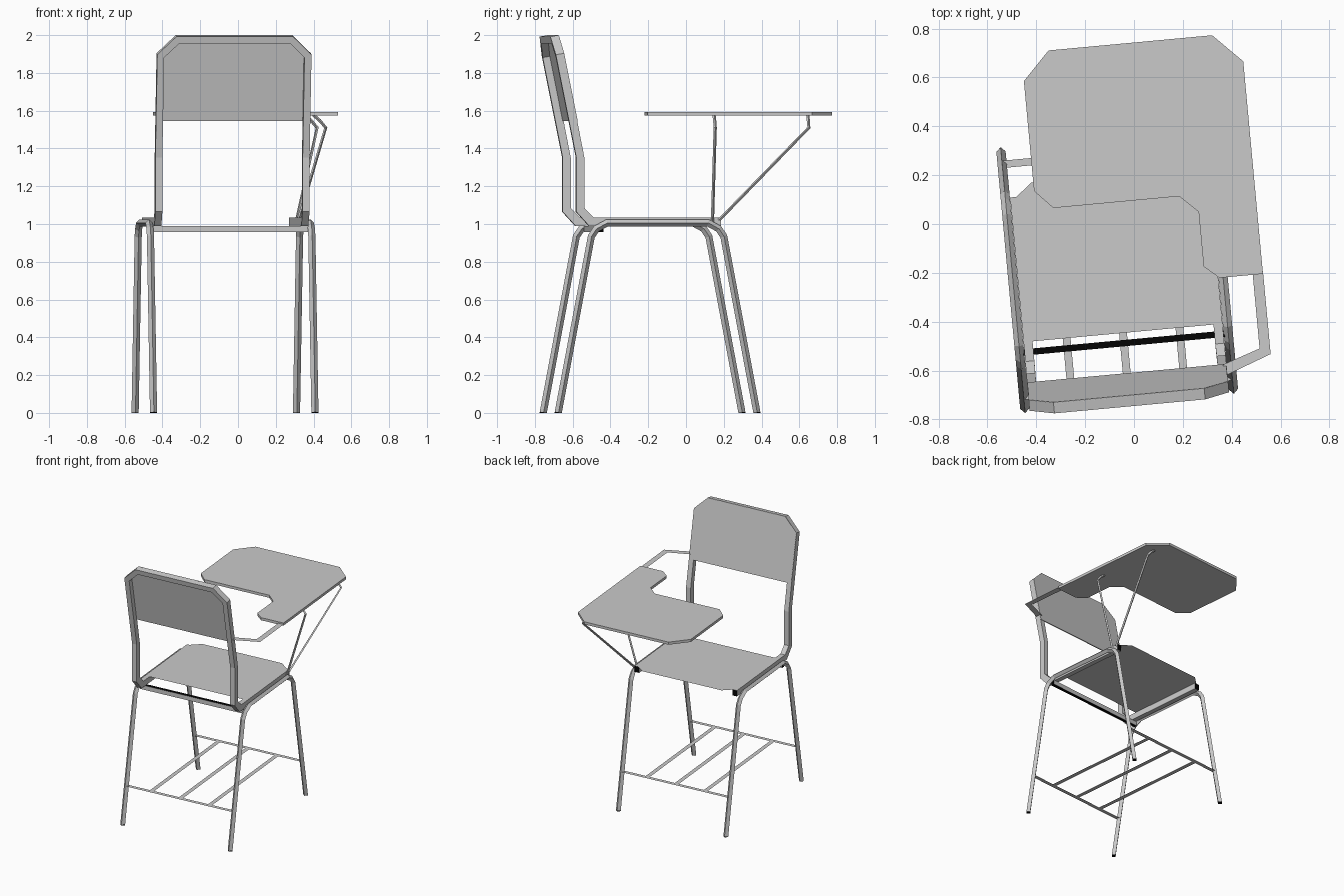
import bpy, bmesh
from mathutils import Matrix

cube = bpy.data.objects.get("Cube")
if cube:
    bpy.data.objects.remove(cube, do_unlink=True)

TURN = 0.0925    # the whole chair stands slightly turned
MID = -0.086     # centre line of the chair


def material(name, value):
    m = bpy.data.materials.new(name)
    m.use_nodes = True
    colour = (value, value, value, 1)
    m.diffuse_color = colour
    m.node_tree.nodes["Principled BSDF"].inputs["Base Color"].default_value = colour
    return m


GREY = material("plain grey", 0.59)
BLACK = material("black", 0.001)


def add(name, data, *mats):
    ob = bpy.data.objects.new(name, data)
    ob.rotation_euler.z = TURN
    bpy.context.collection.objects.link(ob)
    for m in mats or (GREY,):
        data.materials.append(m)
    return ob


def finish(name, bm, *mats):
    bmesh.ops.recalc_face_normals(bm, faces=bm.faces)
    me = bpy.data.meshes.new(name)
    bm.to_mesh(me)
    bm.free()
    return add(name, me, *mats)


def tube(name, points, radius):
    # Four-sided tube with its ridges pointing up and sideways
    cu = bpy.data.curves.new(name, "CURVE")
    cu.dimensions = "3D"
    cu.bevel_depth = radius
    cu.bevel_resolution = 0
    cu.use_fill_caps = True
    sp = cu.splines.new("POLY")
    sp.points.add(len(points) - 1)
    for p, co in zip(sp.points, points):
        p.co = (*co, 1)
    sp.use_smooth = False
    return add(name, cu)


def sheet(name, outline, z, thickness=0):
    bm = bmesh.new()
    face = bm.faces.new([bm.verts.new((x, y, z)) for x, y in outline])
    if thickness:
        new = bmesh.ops.extrude_face_region(bm, geom=[face])["geom"]
        verts = [v for v in new if isinstance(v, bmesh.types.BMVert)]
        bmesh.ops.translate(bm, verts=verts, vec=(0, 0, thickness))
    return finish(name, bm)


def strip(name, x, y, half_x, half_y, z):
    return sheet(name, [(x - half_x, y - half_y), (x + half_x, y - half_y),
                        (x + half_x, y + half_y), (x - half_x, y + half_y)], z)


# Side frames: each is one bent tube making a rear leg, seat rail and front leg
LEG_X = 0.429
for side, s in (("right", -1), ("left", 1)):
    x = MID + s * LEG_X
    half = [(-0.528, 0.003), (-0.352, 0.935), (-0.325, 0.975), (-0.268, 1.006)]
    path = half + [(-y, z) for y, z in reversed(half)]
    tube(f"{side}_leg_frame", [(x, y - 0.183, z) for y, z in path], 0.019)
    for end, y in (("rear", -0.711), ("front", 0.345)):
        bm = bmesh.new()
        bmesh.ops.create_cone(bm, cap_ends=True, segments=4, radius1=0.019, radius2=0.019,
                              depth=0.006, matrix=Matrix.Translation((x, y, 0.003)))
        finish(f"{side}_{end}_foot_tip", bm, BLACK)

# Book rack: flat strips low between the legs
RACK_Z = 0.28
for name, y in (("rear", -0.66), ("front", 0.293)):
    strip(f"{name}_rack_bar", MID, y, LEG_X, 0.015, RACK_Z)
for i in (-1, 0, 1):
    strip(f"rack_slat_{i + 2}", MID + i * 0.232, -0.183, 0.016, 0.475, RACK_Z)

# Seat with clipped front corners, resting on the rails
hw = 0.407
sheet("seat", [(MID - hw, -0.44), (MID + hw, -0.44), (MID + hw, 0.136),
               (MID + hw - 0.09, 0.208), (MID - hw + 0.09, 0.208), (MID - hw, 0.136)], 1.037)

# Rear seat bar, dark on its top and underside
bm = bmesh.new()
bmesh.ops.create_cube(bm, size=1, matrix=Matrix.Translation((MID, -0.482, 0.973))
                      @ Matrix.Diagonal((0.83, 0.026, 0.033, 1)))
bar = finish("rear_seat_bar", bm, GREY, BLACK)
for f in bar.data.polygons:
    f.material_index = int(abs(f.normal.y) < 0.5)

# Backrest frame: one flat bar running from the seat front, up and over the top.
# Station: outer half width, inner half width, rear (y, z), front (y, z), inner drop
STATIONS = [
    (0.409, 0.372, (0.155, 0.99), (0.155, 1.035), 0),
    (0.409, 0.372, (-0.545, 0.99), (-0.52, 1.035), 0),
    (0.41, 0.373, (-0.613, 1.065), (-0.57, 1.085), 0),
    (0.41, 0.373, (-0.613, 1.352), (-0.569, 1.345), 0),
    (0.41, 0.373, (-0.722, 1.896), (-0.678, 1.904), 0.015),
    (0.31, 0.295, (-0.742, 1.992), (-0.698, 2.0), 0.037),
]
bm = bmesh.new()
rings = []
for s, stations in ((-1, STATIONS), (1, STATIONS[::-1])):
    for out, inn, (ry, rz), (fy, fz), drop in stations:
        lean_in = 0.2 * drop
        corners = [(out, ry, rz), (out, fy, fz),
                   (inn, fy + lean_in, fz - drop), (inn, ry + lean_in, rz - drop)]
        rings.append([bm.verts.new((MID + s * w, y, z)) for w, y, z in corners])
for a, b in zip(rings, rings[1:]):
    for k in range(4):
        n = (k + 1) % 4
        bm.faces.new((a[k], a[n], b[n], b[k]))
for end in (rings[0], rings[-1]):
    bm.faces.new(end).material_index = 1    # dark open ends
finish("backrest_frame", bm, GREY, BLACK)

# Backrest panel flush with the front of the leaning frame
bm = bmesh.new()
half = [(0.409, 1.545), (0.409, 1.903), (0.309, 1.999)]
edge = [(MID - x, z) for x, z in half] + [(MID + x, z) for x, z in reversed(half)]
layers = [[bm.verts.new((x, 0.2 * (2.0 - z) - 0.72 + d, z)) for x, z in edge]
          for d in (0.016, 0.0235)]
for layer in layers:
    bm.faces.new(layer)
for k in range(len(edge)):
    n = (k + 1) % len(edge)
    bm.faces.new((layers[0][k], layers[0][n], layers[1][n], layers[1][k]))
finish("backrest_panel", bm)

# Writing tablet with an elbow notch
sheet("writing_tablet", [(-0.283, 0.74), (0.39, 0.74), (0.507, 0.622), (0.507, -0.252),
                         (0.328, -0.252), (0.268, -0.2), (0.268, 0.025), (0.195, 0.096),
                         (-0.323, 0.096), (-0.395, 0.172), (-0.395, 0.624)], 1.574, 0.02)

# Flat arm from the backrest frame to the tablet
sheet("tablet_arm", [(0.508, -0.24), (0.465, -0.24), (0.465, -0.555), (0.31, -0.607),
                     (0.31, -0.655), (0.508, -0.582)], 1.583)

# Tablet support rods
for name, y0, z0, y1 in (("rear", 0.11, 1.0, 0.111), ("front", 0.145, 1.02, 0.609)):
    tube(f"{name}_tablet_rod", [(0.325, y0, z0), (0.477, y1, 1.51),
                                (0.445, y1, 1.548), (0.41, y1, 1.578)], 0.0085)
